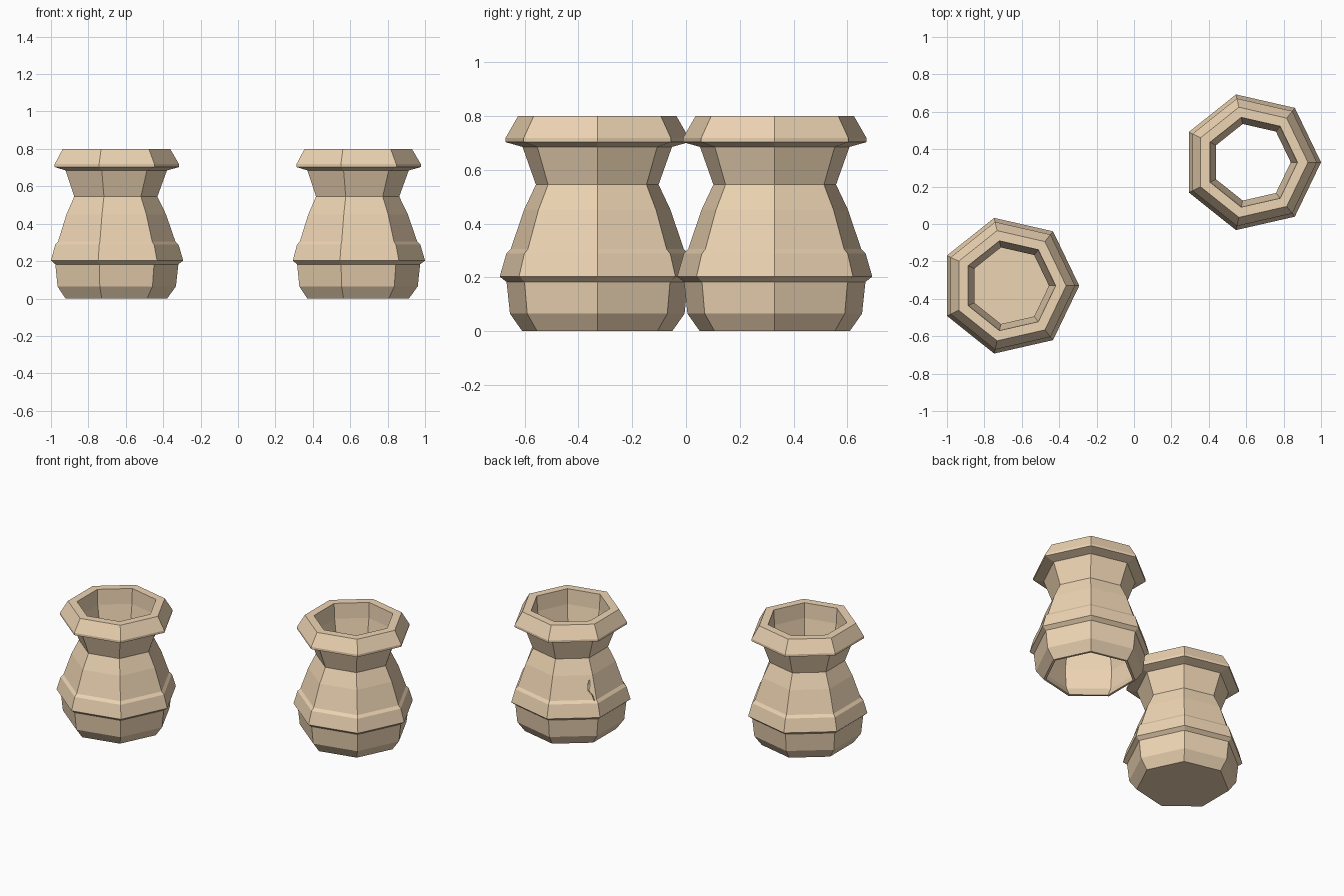
import bpy, bmesh, math
from mathutils import Vector

if "Cube" in bpy.data.objects:
    bpy.data.objects.remove(bpy.data.objects["Cube"])

SIDES = 7
clay = bpy.data.materials.new("clay")
clay.diffuse_color = (0.85, 0.66, 0.45, 1)
clay.use_nodes = True
clay.node_tree.nodes["Principled BSDF"].inputs["Base Color"].default_value = clay.diffuse_color

# Shared profiles as (radius, height)
OUTER = [(.286, 0), (.333, .065), (.346, .183), (.372, .203), (.347, .288),
         (.33, .305), (.28, .45), (.234, .545), (.285, .685), (.35, .703),
         (.35, .718), (.302, .8)]
INNER = [(.246, .8), (.24, .70), (.21, .545), (.253, .45), (.303, .305),
         (.325, .2), (.31, .065)]


def make_object(name, bm):
    """Turn a closed bmesh into an object with outward normals."""
    bmesh.ops.recalc_face_normals(bm, faces=bm.faces)
    if bm.calc_volume(signed=True) < 0:
        bmesh.ops.reverse_faces(bm, faces=bm.faces)
    mesh = bpy.data.meshes.new(name)
    bm.to_mesh(mesh)
    bm.free()
    obj = bpy.data.objects.new(name, mesh)
    bpy.context.collection.objects.link(obj)
    return obj


def pot(name, profile, centre, open_base):
    """Lathe a profile around z; the base is either closed or a ring."""
    bm = bmesh.new()
    rings = []
    for r, z in profile:
        rings.append([bm.verts.new((r * math.cos(2 * math.pi * i / SIDES),
                                    r * math.sin(2 * math.pi * i / SIDES), z))
                      for i in range(SIDES)])
    pairs = list(zip(rings, rings[1:]))
    if open_base:
        pairs.append((rings[-1], rings[0]))
    for a, b in pairs:
        for i in range(SIDES):
            j = (i + 1) % SIDES
            bm.faces.new((a[i], a[j], b[j], b[i]))
    if not open_base:
        bm.faces.new(rings[0][::-1])
        bm.faces.new(rings[-1])
    obj = make_object(name, bm)
    obj.location = (*centre, 0)
    obj.data.materials.append(clay)
    return obj


def crack_cutter(path, width):
    """Thin radial ribbon following (angle in degrees, height) points."""
    pts = [Vector((math.radians(a) * .3, z)) for a, z in path]
    bm = bmesh.new()
    sections = []
    for i, p in enumerate(pts):
        t = (pts[min(i + 1, len(pts) - 1)] - pts[max(i - 1, 0)]).normalized()
        n = Vector((-t.y, t.x)) * width / 2
        section = []
        for q, r in ((p + n, .12), (p + n, .5), (p - n, .5), (p - n, .12)):
            a = q.x / .3
            section.append(bm.verts.new((r * math.cos(a), r * math.sin(a), q.y)))
        sections.append(section)
    for s, t in zip(sections, sections[1:]):
        for i in range(4):
            j = (i + 1) % 4
            bm.faces.new((s[i], s[j], t[j], t[i]))
    bm.faces.new(sections[0][::-1])
    bm.faces.new(sections[-1])
    bmesh.ops.triangulate(bm, faces=bm.faces)
    return make_object("crack_cutter", bm)


# Whole pot with a floor
whole = pot("whole_pot", OUTER + INNER + [(.265, .02)], (-.63, -.33), False)

# Cracked pot without a floor
broken = pot("cracked_pot", OUTER + INNER + [(.27, 0)], (.63, .33), True)

# Centre the pair across x
whole.location.x = -1 - min(v.co.x for v in whole.data.vertices)
broken.location.x = 1 - max(v.co.x for v in broken.data.vertices)

CRACKS = [
    [(-60, .83), (-58, .77), (-52, .73), (-58, .68), (-44, .62), (-46, .55), (-36, .45)],
    [(-57, .46), (-52, .43), (-62, .36), (-66, .31)],
    [(-78, .45), (-92, .38), (-105, .30), (-97, .24), (-106, .21),
     (-104, .17), (-130, .14), (-150, .185)],
    [(28, -.03), (22, .04), (9, .12), (12, .22), (12, .30), (26, .35), (52, .335),
     (62, .48), (57, .55), (54, .67), (60, .73), (53, .78), (55, .83)],
    [(-24, .40), (-11, .41), (0, .365)],
    [(88, .45), (94, .42), (92, .37), (99, .33)],
    [(118, .24), (132, .22), (146, .23), (164, .20)],
    [(150, .42), (147, .36), (152, .30)],
    [(140, .16), (144, .11), (141, .07)],
    [(-150, .60), (-138, .62), (-128, .60)],
    [(-104, .62), (-94, .635), (-86, .62)],
]

# Cut each crack through the wall, keeping the old mesh if a cut fails
for path in CRACKS:
    cutter = crack_cutter(path, .005)
    cutter.location = broken.location
    cutter.hide_render = True
    before = broken.data.copy()
    mod = broken.modifiers.new("crack", 'BOOLEAN')
    mod.operation = 'DIFFERENCE'
    mod.solver = 'EXACT'
    mod.object = cutter
    bpy.context.view_layer.objects.active = broken
    bpy.ops.object.modifier_apply(modifier=mod.name)
    if len(broken.data.polygons) < len(before.polygons):
        broken.data = before
    bpy.data.objects.remove(cutter)
